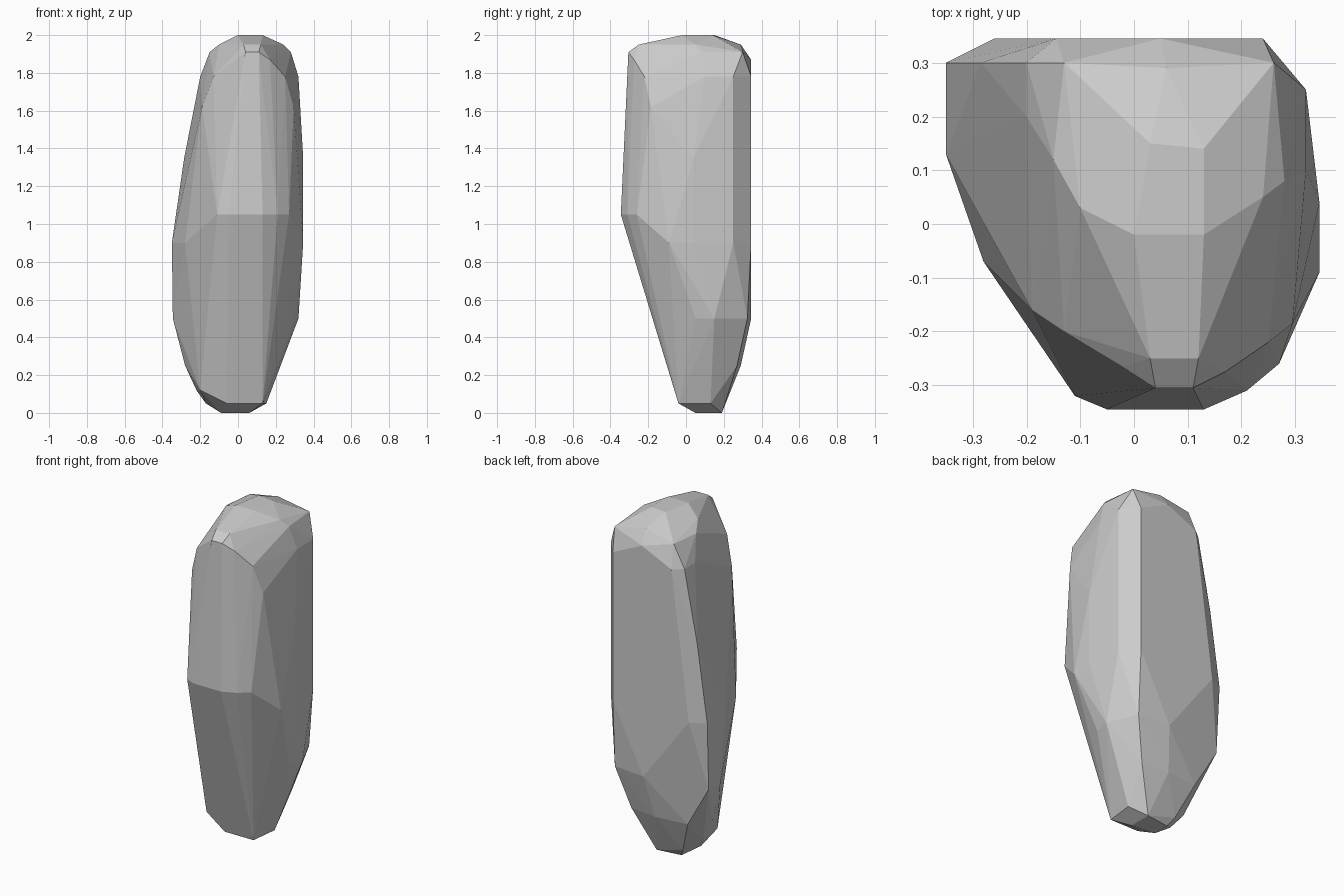
import bpy, bmesh, math

# Outline points of the stone at each height, lower half
lower = {
    0.0: [(-.09, .07), (-.09, .17), (.06, .19), (.06, .05)],
    .05: [(-.17, .1), (-.12, .2), (.05, .21), (.15, .13), (.13, -.04), (-.06, -.04)],
    .12: [(-.2, -.01), (-.22, .15)],
    .25: [(-.28, .15), (-.2, .27), (0, .29), (.17, .27), (.22, .12)],
    .5: [(-.345, .17), (-.345, .28), (.04, .345), (.24, .325), (.32, .15), (.3, .05)],
    .9: [(-.35, .13), (-.35, .3), (-.26, .345), (.24, .345), (.32, .25), (.345, .04),
         (.345, -.09), (-.28, -.07)],
}
# Brow at mid height, then the arched front and rounded crown
upper = {
    1.05: [(-.11, -.32), (-.05, -.345), (.13, -.345), (.21, -.31), (.27, -.26), (.3, -.19)],
    1.35: [(.345, .04), (-.285, .3)],
    1.62: [(-.19, -.16), (.295, -.185)],
    1.78: [(-.13, -.2), (.25, -.22), (-.2, .2), (-.2, .3), (.32, .1), (.32, .25),
           (.24, .345), (-.145, .345)],
    1.87: [(-.02, -.265), (.17, -.275), (.05, .345)],
    1.91: [(.04, -.305), (.11, -.305), (-.15, .12), (-.13, .3), (.26, .3), (.28, .08)],
    1.95: [(.03, -.25), (.12, -.25), (-.1, .03), (.24, .05), (.06, .29)],
    2.0: [(0, -.02), (.13, -.02), (.13, .14), (.03, .15)],
}

# Wrap all outlines in one faceted convex skin
bm = bmesh.new()
for half in (lower, upper):
    for z, ring in half.items():
        for x, y in ring:
            bm.verts.new((x, y, z))
hull = bmesh.ops.convex_hull(bm, input=bm.verts)
unused = {v for v in hull["geom_interior"] + hull["geom_unused"]
          if isinstance(v, bmesh.types.BMVert)}
bmesh.ops.delete(bm, geom=list(unused), context='VERTS')
bmesh.ops.dissolve_limit(bm, angle_limit=math.radians(1), verts=bm.verts, edges=bm.edges)
bmesh.ops.recalc_face_normals(bm, faces=bm.faces)

mesh = bpy.data.meshes.new("standing_stone")
bm.to_mesh(mesh)
bm.free()
stone = bpy.data.objects.new("standing_stone", mesh)
bpy.context.collection.objects.link(stone)
